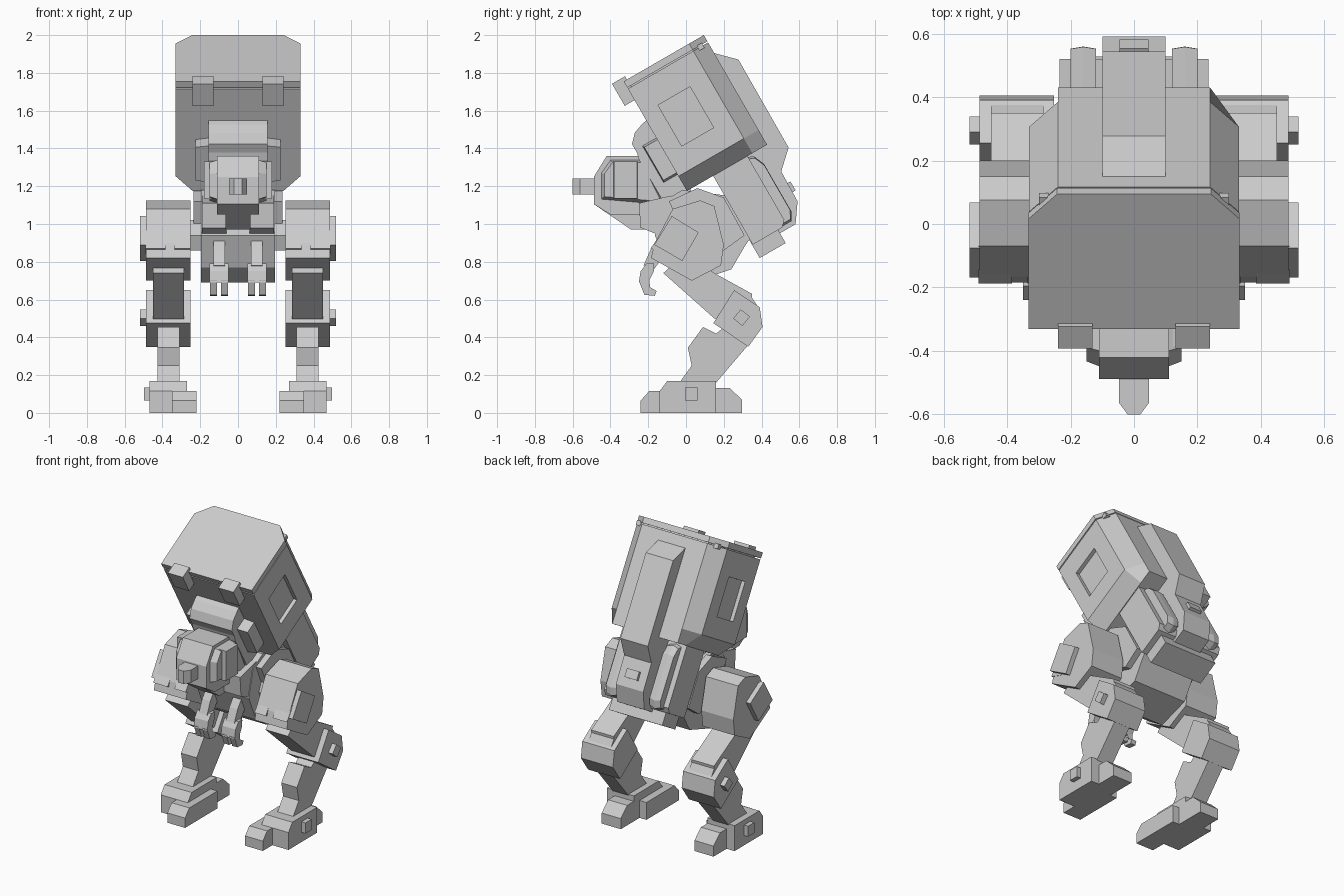
import bpy, bmesh
from math import cos, sin, pi

C, S = cos(pi / 6), sin(pi / 6)


def tilt(pts):
    """Map (u, v) of the leaning upper body to (y, z): u goes back-up, v goes down-back."""
    return [(-0.33 + u * C + v * S, 1.755 + u * S - v * C) for u, v in pts]


def rect(a0, b0, a1, b1):
    return [(a0, b0), (a1, b0), (a1, b1), (a0, b1)]


def finish(name, bm):
    bmesh.ops.recalc_face_normals(bm, faces=bm.faces[:])
    me = bpy.data.meshes.new(name)
    bm.to_mesh(me)
    bm.free()
    ob = bpy.data.objects.new(name, me)
    bpy.context.collection.objects.link(ob)
    return ob


def prism(name, pts, x0, x1, pair=False, inset=1.0):
    """Side profile (y, z) extruded from x0 to x1; pair adds the mirrored copy; inset shrinks the x1 end."""
    bm = bmesh.new()
    cy = sum(p[0] for p in pts) / len(pts)
    cz = sum(p[1] for p in pts) / len(pts)
    for s in ((1, -1) if pair else (1,)):
        a = [bm.verts.new((s * x0, y, z)) for y, z in pts]
        b = [bm.verts.new((s * x1, cy + (y - cy) * inset, cz + (z - cz) * inset)) for y, z in pts]
        bm.faces.new(a)
        bm.faces.new(b)
        n = len(pts)
        for i in range(n):
            j = (i + 1) % n
            bm.faces.new((a[i], a[j], b[j], b[i]))
    return finish(name, bm)


def cut(ob, cutter):
    m = ob.modifiers.new("cut", 'BOOLEAN')
    m.operation, m.object, m.solver = 'DIFFERENCE', cutter, 'EXACT'
    bpy.context.view_layer.objects.active = ob
    bpy.ops.object.modifier_apply(modifier=m.name)
    bpy.data.objects.remove(cutter)


def pod(name, w, u0, u1, v0, v1, c, bottom):
    """Pod slab with chamfered rear corners and, if wanted, chamfered bottom sides."""
    bm = bmesh.new()
    plan = [(-w, u0), (w, u0), (w, u1 - c), (w - c, u1), (c - w, u1), (-w, u1 - c)]
    levels = [(v0, w), (v1 - c, w), (v1, w - c)] if bottom else [(v0, w), (v1, w)]
    rings = []
    for v, lim in levels:
        ring = []
        for x, u in plan:
            (y, z), = tilt([(u, v)])
            ring.append(bm.verts.new((max(-lim, min(lim, x)), y, z)))
        rings.append(ring)
    bm.faces.new(rings[0])
    bm.faces.new(rings[-1])
    for a, b in zip(rings, rings[1:]):
        for i in range(6):
            j = (i + 1) % 6
            bm.faces.new((a[i], a[j], b[j], b[i]))
    bmesh.ops.remove_doubles(bm, verts=bm.verts[:], dist=1e-4)
    return finish(name, bm)


# Large leaning pod: lid, body with recessed side windows, front clips
pod("pod_lid", 0.332, 0, 0.49, 0, 0.038, 0.09, False)
prism("pod_lid_seam", tilt(rect(0.02, 0.03, 0.46, 0.06)), -0.3, 0.3)
body = pod("pod_body", 0.33, 0.0, 0.49, 0.045, 0.67, 0.09, True)
for sx in (1, -1):
    cut(body, prism("window_cutter", tilt(rect(0.095, 0.20, 0.29, 0.45)), sx * 0.305, sx * 0.4))
prism("pod_clips", tilt(rect(-0.06, -0.02, 0.02, 0.115)), 0.13, 0.24, True)

# Spine along the back of the pod and torso
prism("spine", tilt([(0.47, 0.09), (0.584, 0.204), (0.581, 0.74), (0.484, 0.83),
                     (0.48, 1.01), (0.41, 1.11), (0.3, 1.11), (0.3, 0.6)]), -0.1, 0.1)
prism("spine_latch", tilt(rect(0.46, 0.90, 0.50, 0.955)), -0.045, 0.045)

# Rear torso with twin ridged rails
prism("rear_torso", tilt([(0.16, 0.62), (0.37, 0.62), (0.37, 1.06), (0.34, 1.09), (0.16, 1.09)]), -0.235, 0.235)
prism("rear_torso_base", tilt(rect(0.156, 1.05, 0.315, 1.17)), -0.195, 0.195)
rail = tilt([(0.34, 0.66), (0.40, 0.69), (0.425, 0.75), (0.425, 1.04), (0.40, 1.085), (0.34, 1.085)])
prism("rail_inner", rail, 0.16, 0.12, True, 0.94)
prism("rail_outer", rail, 0.16, 0.2, True, 0.94)

# Upper torso under the pod, with brow and side handles
prism("upper_torso", tilt([(0.02, 0.33), (-0.12, 0.33), (-0.137, 0.40), (-0.137, 0.68), (0.02, 0.72)]), -0.155, 0.155)
prism("brow", tilt([(0.02, 0.235), (-0.03, 0.245), (-0.085, 0.265), (-0.128, 0.31), (-0.128, 0.36), (0.02, 0.38)]),
      -0.155, 0.155)
prism("side_handles", tilt(rect(-0.085, 0.345, 0.02, 0.57)), 0.15, 0.225, True, 0.9)

# Head with cheek plates, chin and snout sensor
prism("head", [(-0.488, 1.105), (-0.488, 1.25), (-0.42, 1.36), (-0.22, 1.36),
               (-0.10, 1.10), (-0.16, 1.05), (-0.40, 1.05)], -0.11, 0.11)
prism("head_sides", [(-0.45, 1.13), (-0.45, 1.27), (-0.40, 1.34), (-0.22, 1.34), (-0.1, 1.1)], 0.105, 0.15, True, 0.86)
prism("cheek_plates", rect(-0.385, 1.13, -0.255, 1.335), 0.11, 0.18, True, 0.95)
prism("chin", [(-0.488, 1.105), (-0.29, 0.97), (-0.14, 0.97), (-0.1, 1.12)], -0.066, 0.066)
prism("neck_flanks", [(-0.25, 1.11), (-0.24, 0.98), (-0.14, 0.94), (0.0, 1.1), (-0.08, 1.15)], 0.06, 0.19, True)
bm = bmesh.new()
plan = [(-0.048, -0.47), (-0.048, -0.562), (-0.02, -0.6), (0.02, -0.6), (0.048, -0.562), (0.048, -0.47)]
face = bm.faces.new([bm.verts.new((x, y, 1.155)) for x, y in plan])
top = bmesh.ops.extrude_face_region(bm, geom=[face])
bmesh.ops.translate(bm, vec=(0, 0, 0.085), verts=[g for g in top["geom"] if isinstance(g, bmesh.types.BMVert)])
finish("snout", bm)

# Pelvis and hip axles
prism("pelvis", [(-0.12, 1.12), (-0.02, 1.18), (0.22, 1.15), (0.39, 1.0), (0.31, 0.88), (0.24, 0.76),
                 (0.03, 0.69), (-0.09, 0.77), (-0.165, 0.94)], -0.195, 0.195)
prism("pelvis_plates", [(-0.09, 1.12), (0.06, 1.19), (0.2, 1.14), (0.31, 0.94), (0.2, 0.86),
                        (0.0, 0.92)], 0.19, 0.235, True)
prism("hip_axles", [(-0.03, 0.86), (-0.06, 0.94), (-0.03, 1.02), (0.1, 1.02), (0.13, 0.94), (0.1, 0.86)],
      0.19, 0.26, True)

# Small front arms with two-finger claws
prism("arms", [(-0.13, 0.94), (-0.19, 0.86), (-0.225, 0.78), (-0.17, 0.76), (-0.11, 0.84), (-0.08, 0.9)],
      0.07, 0.13, True)
prism("hands", [(-0.21, 0.79), (-0.24, 0.75), (-0.25, 0.69), (-0.2, 0.69), (-0.17, 0.75), (-0.17, 0.79)],
      0.05, 0.15, True)
for x in (0.052, 0.112):
    prism("fingers", [(-0.25, 0.70), (-0.22, 0.625), (-0.165, 0.62), (-0.155, 0.645), (-0.19, 0.665), (-0.195, 0.71)],
          x, x + 0.037, True)

# Hips: octagonal housing, front pads, outer armour block
hip = [(-0.07, 1.08), (0.075, 1.125), (0.15, 1.095), (0.2, 0.89), (0.185, 0.78),
       (0.03, 0.70), (-0.185, 0.82), (-0.165, 0.90)]
prism("hip_housings", hip, 0.252, 0.487, True)
block = [(-0.075, 1.042), (0.067, 0.955), (-0.02, 0.805), (-0.168, 0.89)]
prism("hip_armour", block, 0.48, 0.518, True)
pad = [(-0.07, 1.042), (-0.02, 1.0), (-0.1, 0.84), (-0.188, 0.87)]
for x0, x1 in ((0.252, 0.335), (0.385, 0.49)):
    prism("hip_pads", pad, x0, x1, True)

# Thighs, knees and knee bolts
prism("thighs", [(-0.12, 0.74), (0.0, 0.85), (0.15, 0.74), (0.35, 0.63), (0.33, 0.45), (0.15, 0.5)], 0.285, 0.45, True)
prism("knees", [(0.145, 0.475), (0.255, 0.65), (0.39, 0.56), (0.405, 0.455), (0.33, 0.35)], 0.252, 0.487, True)
prism("knee_caps", [(0.24, 0.6), (0.265, 0.665), (0.33, 0.64), (0.385, 0.555)], 0.285, 0.45, True)
prism("knee_bolts", [(0.25, 0.50), (0.29, 0.548), (0.338, 0.51), (0.298, 0.46)], 0.48, 0.518, True)

# Shins
prism("shins", [(0.16, 0.42), (0.09, 0.455), (0.01, 0.345), (0.03, 0.25), (-0.035, 0.16),
                (0.155, 0.155), (0.33, 0.36), (0.26, 0.5)], 0.31, 0.425, True)

# Feet: main block, long inner toe, short outer toe, heel, ankle bolt
prism("feet", [(-0.14, 0), (-0.14, 0.115), (-0.1, 0.168), (0.16, 0.168), (0.16, 0)], 0.27, 0.468, True)
prism("inner_toes", [(-0.24, 0), (-0.24, 0.065), (-0.195, 0.115), (0.1, 0.115), (0.1, 0)], 0.22, 0.35, True)
prism("heels", [(0.15, 0), (0.15, 0.132), (0.23, 0.132), (0.297, 0.07), (0.297, 0)], 0.27, 0.41, True)
prism("ankle_bolts", rect(-0.005, 0.065, 0.06, 0.135), 0.46, 0.498, True)
